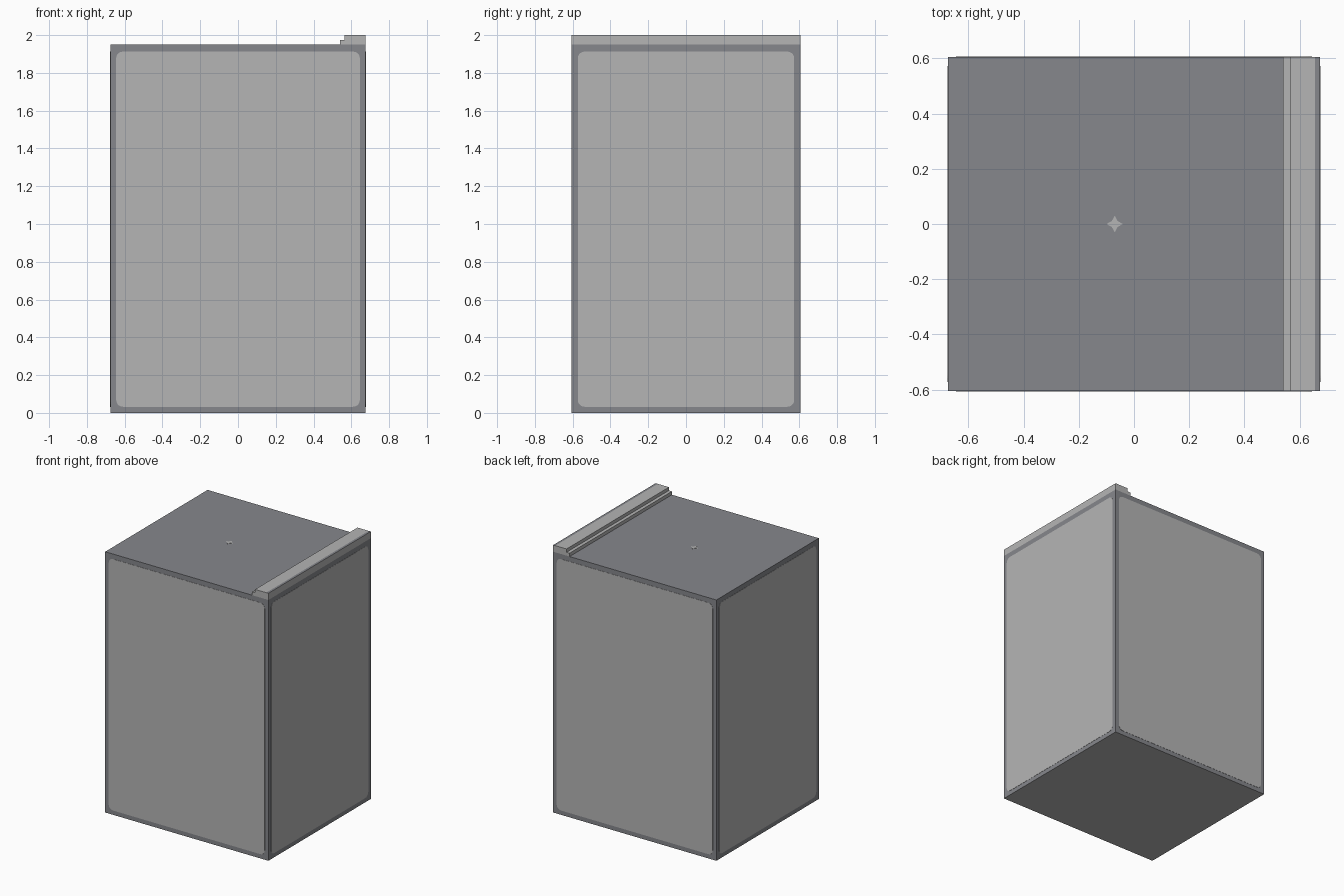
import bpy, bmesh, math
from mathutils import Matrix, Vector

if "Cube" in bpy.data.objects:
    bpy.data.objects.remove(bpy.data.objects["Cube"])


def material(name, rgb):
    m = bpy.data.materials.new(name)
    m.diffuse_color = (*rgb, 1)
    m.use_nodes = True
    m.node_tree.nodes["Principled BSDF"].inputs["Base Color"].default_value = m.diffuse_color
    return m


LIGHT = material("light_grey", (0.46, 0.46, 0.46))
DARK = material("dark_blue_grey", (0.238, 0.242, 0.262))
HX, HY, TOP = 0.675, 0.605, 1.95


def finish(name, bm, mats):
    me = bpy.data.meshes.new(name)
    bm.to_mesh(me)
    bm.free()
    for m in mats:
        me.materials.append(m)
    ob = bpy.data.objects.new(name, me)
    bpy.context.collection.objects.link(ob)
    return ob


def flat_plate(name, pts, mat, matrix):
    """Thin plate: outline in local xy, facing local +z, placed by matrix."""
    bm = bmesh.new()
    f = bm.faces.new([bm.verts.new((x, y, 0)) for x, y in pts])
    out = bmesh.ops.extrude_face_region(bm, geom=[f])["geom"]
    for v in out:
        if isinstance(v, bmesh.types.BMVert):
            v.co.z += 0.0015
    bmesh.ops.recalc_face_normals(bm, faces=bm.faces[:])
    bm.transform(matrix)
    return finish(name, bm, [mat])


def rounded_rect(w, h, r, steps=5):
    pts = []
    for k, (sx, sy) in enumerate([(1, 1), (-1, 1), (-1, -1), (1, -1)]):
        for i in range(steps + 1):
            a = math.pi / 2 * (k + i / steps)
            pts.append((sx * (w - r) + r * math.cos(a), sy * (h - r) + r * math.sin(a)))
    return pts


# Main box: dark frame colour, light underside
bm = bmesh.new()
bmesh.ops.create_cube(bm, size=1)
for v in bm.verts:
    v.co = (v.co.x * 2 * HX, v.co.y * 2 * HY, (v.co.z + 0.5) * TOP)
bm.normal_update()
for f in bm.faces:
    f.material_index = 1 if f.normal.z < -0.5 else 0
finish("cabinet_body", bm, [DARK, LIGHT])

# Light rounded panels on the four sides
for i, name in enumerate(["front", "right", "back", "left"]):
    half, reach = (0.645, HY) if i % 2 == 0 else (0.573, HX)
    m = (Matrix.Rotation(i * math.pi / 2, 4, 'Z')
         @ Matrix.Translation((0, -reach, 0.9725))
         @ Matrix.Rotation(math.pi / 2, 4, 'X'))
    flat_plate(name + "_panel", rounded_rect(half, 0.94, 0.035), LIGHT, m)

# Stepped ledge along the right edge of the top
profile = [(0.54, TOP), (HX, TOP), (HX, 2.0), (0.565, 2.0), (0.565, 1.975), (0.54, 1.975)]
bm = bmesh.new()
f = bm.faces.new([bm.verts.new((x, -HY, z)) for x, z in profile])
out = bmesh.ops.extrude_face_region(bm, geom=[f])["geom"]
bmesh.ops.translate(bm, verts=[v for v in out if isinstance(v, bmesh.types.BMVert)],
                    vec=Vector((0, 2 * HY, 0)))
bmesh.ops.recalc_face_normals(bm, faces=bm.faces[:])
# Dark strip on the outer edge of the ledge top
bmesh.ops.bisect_plane(bm, geom=bm.verts[:] + bm.edges[:] + bm.faces[:],
                       plane_co=(0.657, 0, 0), plane_no=(1, 0, 0))
bm.normal_update()
for f in bm.faces:
    c = f.calc_center_median()
    f.material_index = 1 if f.normal.z > 0.5 and c.x > 0.657 else 0
finish("top_ledge", bm, [LIGHT, DARK])

# Small light star where the four top tiles meet
star = [(r * math.cos(k * math.pi / 4), r * math.sin(k * math.pi / 4))
        for k in range(8) for r in [0.03 if k % 2 == 0 else 0.015]]
flat_plate("top_star", star, LIGHT, Matrix.Translation((-0.07, 0, TOP)))
